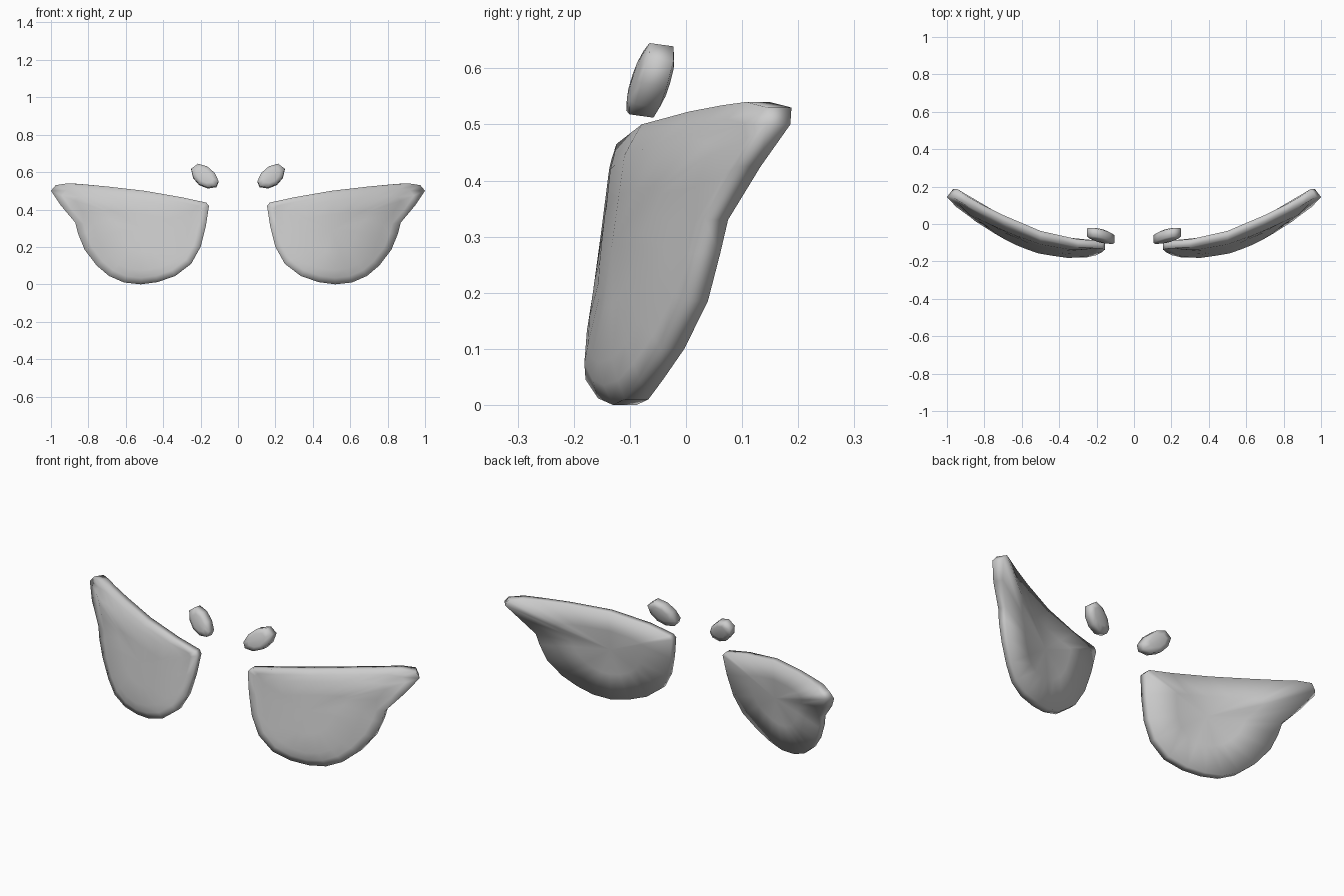
import bpy, bmesh, math

if "Cube" in bpy.data.objects:
    bpy.data.objects.remove(bpy.data.objects["Cube"])

grey = bpy.data.materials.new("plain grey")
grey.diffuse_color = (0.6, 0.6, 0.6, 1)
grey.use_nodes = True
grey.node_tree.nodes["Principled BSDF"].inputs["Base Color"].default_value = grey.diffuse_color

# bow of the panel seen from above: (x, y of the flat front face at floor height)
BOW = [(0.15, -0.17), (0.2, -0.184), (0.27, -0.194), (0.35, -0.194), (0.5, -0.172),
       (0.65, -0.12), (0.75, -0.078), (0.85, -0.03), (0.93, 0.006), (1.0, 0.055)]


def bow(x):
    x = min(max(x, BOW[0][0]), BOW[-1][0])
    for (x0, y0), (x1, y1) in zip(BOW, BOW[1:]):
        if x <= x1:
            return y0 + (y1 - y0) * (x - x0) / (x1 - x0)


def panel_front(x, y, z, s):
    # the flat face leans back upwards, then curls back to meet the rim
    t = max(0, (s - 0.74) / 0.26) ** 1.3
    face = bow(x) + 0.14 * z
    return x, face + (y - 0.021 - face) * t, z


def panel_back(x, y, z, s):
    # almost straight from rim to rim, tip cut square to the bow
    return x - 0.032 * max(0, (x - 0.8) / 0.2), -0.058 * (1 - s) + (y + 0.021) * s, z


def bead_mid(x, z):
    return -0.062 + 0.15 * (x - 0.18) + 0.22 * (z - 0.58)


def bead_front(x, y, z, s):
    return x, bead_mid(x, z) - 0.034 + 0.012 * s ** 2, z + 0.003 * s


def bead_back(x, y, z, s):
    return x, bead_mid(x, z) + 0.034 - 0.013 * s ** 2, z - 0.003 * s


def shell(name, rim, centre, front, back, front_rings, back_rings):
    """Closed shell: concentric loops over the front, round the rim, over the back."""
    bm = bmesh.new()
    cx, cz = centre

    def loops(surface, rings):
        return [[bm.verts.new(surface(cx + (x - cx) * s, y, cz + (z - cz) * s, s))
                 for x, z, y in rim] for s in rings]

    all_loops = loops(front, front_rings) + loops(back, back_rings)[::-1]
    n = len(rim)
    for a, b in zip(all_loops, all_loops[1:]):
        for i in range(n):
            j = (i + 1) % n
            bm.faces.new((a[i], a[j], b[j], b[i]))
    for loop, surface in ((all_loops[0], front), (all_loops[-1], back)):
        hub = bm.verts.new(surface(cx, 0, cz, 0))
        for i in range(n):
            bm.faces.new((loop[i], loop[(i + 1) % n], hub))
    bmesh.ops.recalc_face_normals(bm, faces=bm.faces)
    mesh = bpy.data.meshes.new(name)
    bm.to_mesh(mesh)
    bm.free()
    mesh.materials.append(grey)
    obj = bpy.data.objects.new(name, mesh)
    bpy.context.collection.objects.link(obj)
    bpy.ops.object.select_all(action='DESELECT')
    obj.select_set(True)
    bpy.context.view_layer.objects.active = obj
    bpy.ops.object.shade_smooth_by_angle(angle=math.radians(130))
    # the opposite side
    obj.modifiers.new("mirror", 'MIRROR').use_axis = (True, False, False)
    return obj


# large winged panels: rim as (x, z, y)
panel = [(0.155, 0.42, -0.116), (0.17, 0.437, -0.112), (0.3, 0.465, -0.103),
         (0.5, 0.5, -0.058), (0.7, 0.523, 0.027), (0.82, 0.534, 0.085),
         (0.91, 0.54, 0.128), (0.975, 0.53, 0.167), (1.0, 0.5, 0.165),
         (0.95, 0.425, 0.112), (0.87, 0.33, 0.054), (0.855, 0.27, 0.04),
         (0.82, 0.185, 0.018), (0.755, 0.1, -0.024), (0.69, 0.045, -0.062),
         (0.61, 0.01, -0.088), (0.52, 0.0, -0.109), (0.43, 0.012, -0.136),
         (0.335, 0.045, -0.158), (0.25, 0.11, -0.157), (0.2, 0.2, -0.145),
         (0.172, 0.31, -0.13)]
shell("side_panel", panel, (0.5, 0.29), panel_front, panel_back,
      (0.4, 0.74, 0.88, 1.0), (0.5, 1.0))

# small beads above the inner corners
bead = [(0.104, 0.55, 0), (0.115, 0.522, 0), (0.162, 0.515, 0), (0.208, 0.533, 0),
        (0.24, 0.57, 0), (0.25, 0.615, 0), (0.215, 0.642, 0), (0.165, 0.628, 0),
        (0.125, 0.593, 0)]
shell("bead", bead, (0.178, 0.58), bead_front, bead_back, (0.6, 1.0), (0.6, 1.0))
